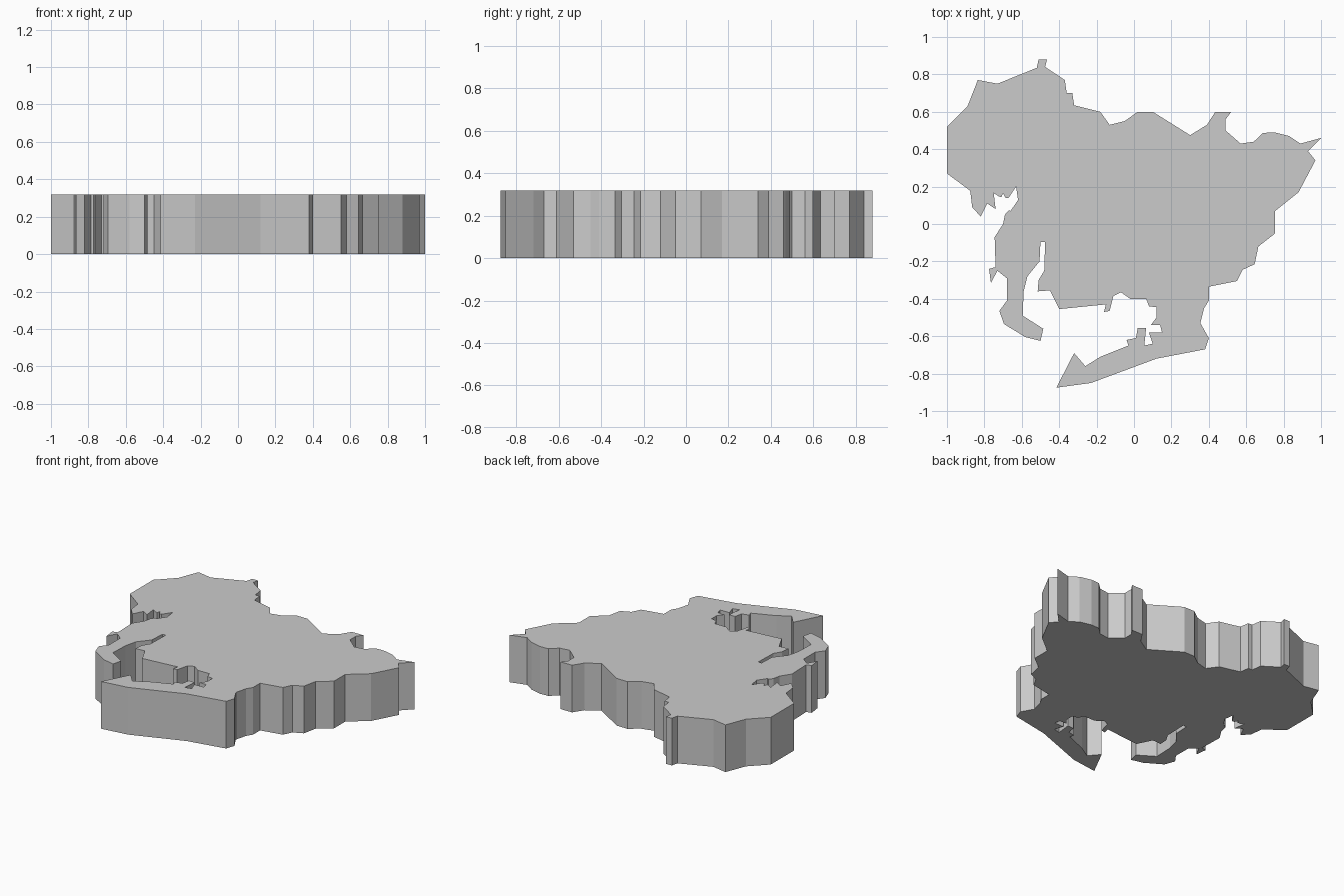
import bpy
import bmesh

if "Cube" in bpy.data.objects:
    bpy.data.objects.remove(bpy.data.objects["Cube"])

HEIGHT = 0.32


def extrude_profile(name, points, z0, z1):
    """Flat-sided slab from a closed 2D profile."""
    bm = bmesh.new()
    face = bm.faces.new([bm.verts.new((x, y, z0)) for x, y in points])
    result = bmesh.ops.extrude_face_region(bm, geom=[face])
    top = [v for v in result["geom"] if isinstance(v, bmesh.types.BMVert)]
    bmesh.ops.translate(bm, verts=top, vec=(0, 0, z1 - z0))
    bmesh.ops.recalc_face_normals(bm, faces=bm.faces)
    mesh = bpy.data.meshes.new(name)
    bm.to_mesh(mesh)
    bm.free()
    obj = bpy.data.objects.new(name, mesh)
    bpy.context.collection.objects.link(obj)
    return obj


def cut(target, cutter):
    mod = target.modifiers.new(cutter.name, 'BOOLEAN')
    mod.operation = 'DIFFERENCE'
    mod.solver = 'EXACT'
    mod.object = cutter
    cutter.hide_render = True
    bpy.context.view_layer.objects.active = target
    bpy.ops.object.modifier_apply(modifier=mod.name)
    bpy.data.objects.remove(cutter)


# Land slab: north, east and south coasts, then the western spit
land = extrude_profile("land_slab", [
    (-1, .52), (-.89, .63), (-.835, .77), (-.73, .75), (-.52, .835),
    (-.51, .88), (-.465, .88), (-.475, .84), (-.37, .77), (-.36, .70),
    (-.33, .70), (-.32, .635), (-.18, .60), (-.13, .53), (-.05, .55),
    (.02, .60), (.10, .60), (.30, .475), (.39, .53), (.435, .60),
    (.52, .60), (.49, .56), (.49, .50), (.57, .43), (.64, .44),
    (.69, .487), (.75, .49), (.83, .47), (.89, .43), (1, .46),
    (.93, .39), (.97, .34), (.88, .17), (.755, .07), (.755, -.05),
    (.665, -.12), (.645, -.215), (.58, -.245), (.55, -.305), (.40, -.335),
    (.40, -.41), (.375, -.45), (.355, -.53), (.40, -.61), (.38, -.67),
    (.12, -.72), (-.23, -.85), (-.415, -.875), (-.50, -.625), (-.58, -.605),
    (-.695, -.535), (-.72, -.465), (-.68, -.41), (-.68, -.29), (-.73, -.25),
    (-.765, -.315), (-.775, -.24), (-.74, -.23), (-.745, -.07), (-.70, 0),
    (-.69, .05), (-.62, .13), (-.865, .17), (-1, .27),
], 0, HEIGHT)

# Harbour basin with its docks and the narrow river mouth
harbour = extrude_profile("harbour_cutter", [
    (-.466, -.974), (-.32, -.69), (-.26, -.76), (-.18, -.71), (-.03, -.65),
    (-.04, -.62), (.01, -.61), (.02, -.555), (.065, -.555), (.055, -.65),
    (.10, -.64), (.08, -.58), (.15, -.58), (.14, -.54), (.09, -.54),
    (.12, -.50), (.12, -.445), (.08, -.44), (.065, -.40), (-.02, -.40),
    (-.07, -.365), (-.11, -.385), (-.13, -.465), (-.16, -.47), (-.15, -.43),
    (-.40, -.455), (-.45, -.355), (-.515, -.36), (-.51, -.30), (-.48, -.25),
    (-.475, -.095), (-.50, -.095), (-.505, -.20), (-.57, -.28), (-.59, -.36),
    (-.595, -.49), (-.485, -.56), (-.524, -.73),
], -.1, HEIGHT + .1)
cut(land, harbour)

# Jagged bay on the west shore
spurs = extrude_profile("west_spurs", [
    (-.875, .173), (-.865, .09), (-.82, .04), (-.785, .11), (-.74, .08),
    (-.75, .165), (-.735, .19), (-.80, .25), (-.9, .25),
], 0, HEIGHT)
bay = extrude_profile("west_bay_cutter", [
    (-.75, .10), (-.75, .165), (-.71, .14), (-.70, .165), (-.68, .125),
    (-.63, .20), (-.62, .128), (-.66, .07),
], -.1, HEIGHT + .1)
cut(land, bay)

# Join the spurs to the slab as one solid
mod = land.modifiers.new("join_spurs", 'BOOLEAN')
mod.operation = 'UNION'
mod.solver = 'EXACT'
mod.object = spurs
bpy.context.view_layer.objects.active = land
bpy.ops.object.modifier_apply(modifier=mod.name)
bpy.data.objects.remove(spurs)
